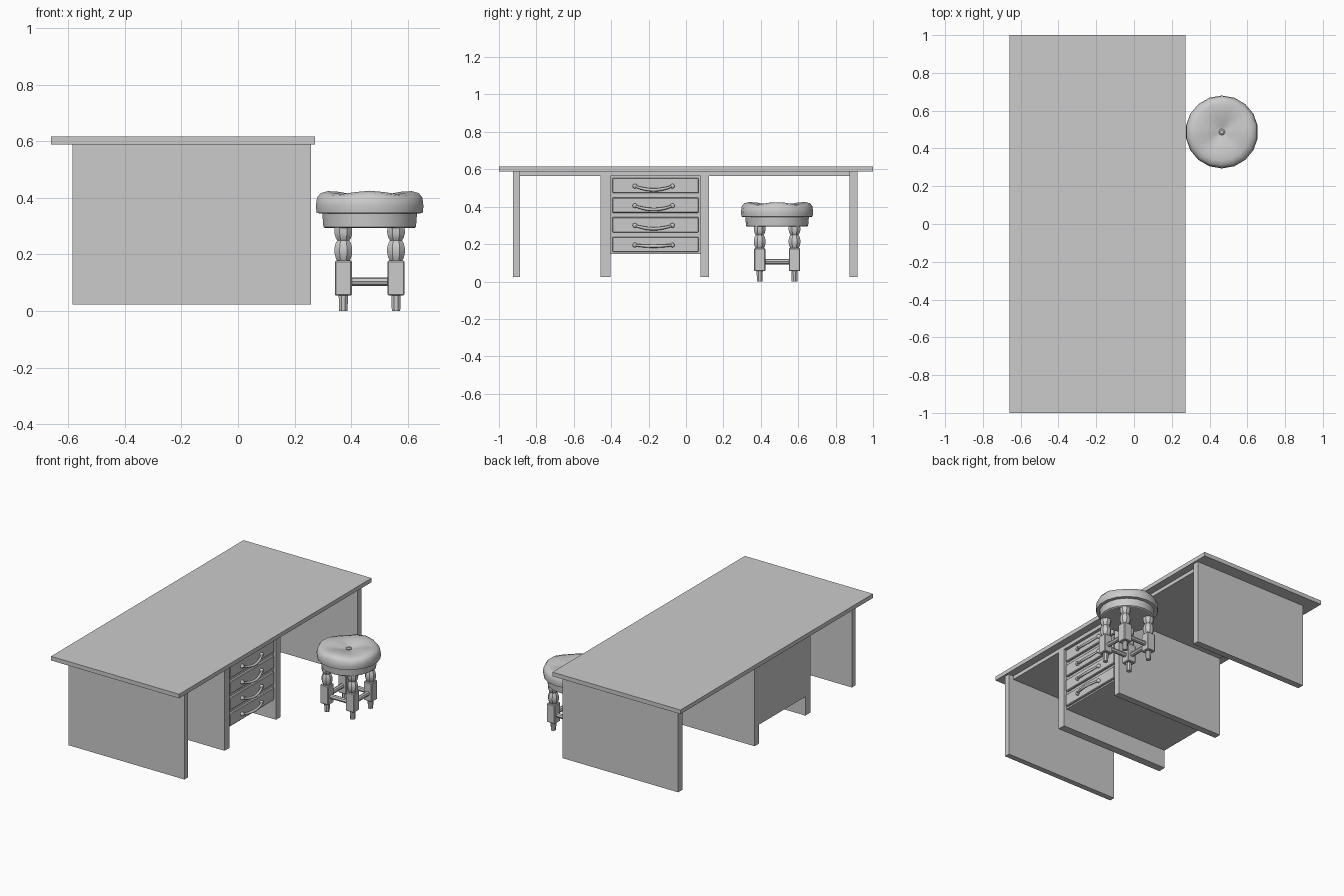
import bpy, bmesh, math
from mathutils import Vector

if "Cube" in bpy.data.objects:
    bpy.data.objects.remove(bpy.data.objects["Cube"])


def add(name, bm, smooth=None):
    bmesh.ops.recalc_face_normals(bm, faces=bm.faces)
    me = bpy.data.meshes.new(name)
    bm.to_mesh(me)
    bm.free()
    ob = bpy.data.objects.new(name, me)
    bpy.context.collection.objects.link(ob)
    if smooth:
        bpy.ops.object.select_all(action='DESELECT')
        ob.select_set(True)
        bpy.context.view_layer.objects.active = ob
        bpy.ops.object.shade_smooth_by_angle(angle=math.radians(smooth))
    return ob


def box(name, x, y, z, bevel=0):
    bm = bmesh.new()
    bmesh.ops.create_cube(bm, size=1)
    for v in bm.verts:
        v.co = Vector([(a + b) / 2 + c * (b - a) for c, (a, b) in zip(v.co, (x, y, z))])
    if bevel:
        bmesh.ops.bevel(bm, geom=bm.edges[:], offset=bevel, segments=1, affect='EDGES')
    return add(name, bm)


def lathe(name, profile, cx, cy, n, smooth=None, shape=None):
    """Capped revolve of (radius, height); shape(r, z, angle) may shift the height."""
    bm = bmesh.new()
    rings = []
    for r, z in profile:
        ring = []
        for i in range(n):
            a = 2 * math.pi * (i + 0.5) / n
            h = z + (shape(r, z, a) if shape else 0)
            ring.append(bm.verts.new((cx + r * math.cos(a), cy + r * math.sin(a), h)))
        rings.append(ring)
    for a, b in zip(rings, rings[1:]):
        for i in range(n):
            bm.faces.new((a[i], a[(i + 1) % n], b[(i + 1) % n], b[i]))
    bm.faces.new(rings[0])
    bm.faces.new(rings[-1])
    return add(name, bm, smooth)


def rod(name, pts, radii, n=8, smooth=None):
    """Tube along pts with a radius at each point."""
    bm = bmesh.new()
    rings = []
    for k, p in enumerate(pts):
        t = (pts[min(k + 1, len(pts) - 1)] - pts[max(k - 1, 0)]).normalized()
        u = t.cross(Vector((0, 0, 1))).normalized()
        w = u.cross(t)
        rings.append([bm.verts.new(p + radii[k] * (u * math.cos(2 * math.pi * i / n)
                      + w * math.sin(2 * math.pi * i / n))) for i in range(n)])
    for a, b in zip(rings, rings[1:]):
        for i in range(n):
            bm.faces.new((a[i], a[(i + 1) % n], b[(i + 1) % n], b[i]))
    bm.faces.new(rings[0])
    bm.faces.new(rings[-1])
    return add(name, bm, smooth)


# Desk top and the thinner board beneath it
BACK, FRONT = -0.585, 0.222
box("desk_top", (-0.66, 0.272), (-1, 1), (0.589, 0.616))
box("under_board", (BACK, FRONT), (-0.888, 0.874), (0.565, 0.589))

# Upright side panels
for name, y0, y1, x1, z1 in (("end_panel_left", -0.925, -0.888, 0.258, 0.589),
                             ("end_panel_right", 0.874, 0.917, 0.258, 0.589),
                             ("inner_panel_left", -0.456, -0.404, FRONT, 0.565),
                             ("inner_panel_right", 0.078, 0.123, FRONT, 0.565)):
    box(name, (BACK, x1), (y0, y1), (0.023, z1))

# Drawer cabinet
box("drawer_cabinet", (BACK, 0.203), (-0.404, 0.078), (0.147, 0.565))
for i, sag in enumerate((0.02, 0.02, 0.018, 0.006)):
    z = 0.513 - 0.105 * i
    box(f"drawer_front_{i+1}", (0.19, 0.218), (-0.393, 0.067), (z - 0.041, z + 0.041), 0.004)
    # Curved pull with a knob at each end
    pts, radii = [], []
    for k in range(11):
        t = k / 5 - 1
        bow = 1 - t * t
        pts.append(Vector((0.225 + 0.022 * bow, -0.173 + 0.1 * t, z - 0.003 - sag * bow)))
        radii.append(0.006 + 0.003 * bow)
    rod(f"drawer_pull_{i+1}", pts, radii, 8, 50)
    for y in (-0.273, -0.073):
        rod("pull_knob", [Vector((x, y, z - 0.003)) for x in (0.21, 0.228, 0.233)],
            [0.013, 0.013, 0.008], 8, 50)

# Stool seat: wooden rim and tufted cushion with a button
CX, CY = 0.465, 0.487
lathe("seat_rim", [(0.16, 0.293), (0.166, 0.297), (0.17, 0.347)], CX, CY, 18, 30)


def tuft(r, z, a):
    if z < 0.395:
        return 0
    return 0.006 * math.cos(4 * a) * min(1, r / 0.12)


lathe("seat_cushion", [(0.18, 0.345), (0.19, 0.347), (0.193, 0.37), (0.189, 0.396), (0.176, 0.412),
                       (0.15, 0.419), (0.11, 0.417), (0.07, 0.411), (0.035, 0.402),
                       (0.012, 0.396)], CX, CY, 18, 40, tuft)
lathe("seat_button", [(0.017, 0.392), (0.017, 0.404), (0.01, 0.41)], CX, CY, 10, 40)

# Turned legs with square blocks
D = 0.093
foot = [(0.016, 0), (0.018, 0.06)]
turning = [(0.022, 0.175), (0.029, 0.187), (0.034, 0.205), (0.034, 0.222), (0.029, 0.24),
           (0.023, 0.25), (0.029, 0.258), (0.034, 0.275), (0.033, 0.296)]
for sx in (-1, 1):
    for sy in (-1, 1):
        x, y = CX + sx * D, CY + sy * D
        lathe("leg_foot", foot, x, y, 8)
        box("leg_block", (x - 0.03, x + 0.03), (y - 0.03, y + 0.03), (0.055, 0.178), 0.004)
        lathe("leg_turning", turning, x, y, 8, 35)

# Stretchers between neighbouring legs
for s in (-D, D):
    rod("stretcher_x", [Vector((CX + t, CY + s, 0.104)) for t in (-D, D)], [0.015] * 2)
    rod("stretcher_y", [Vector((CX + s, CY + t, 0.106)) for t in (-D, D)], [0.015] * 2)
